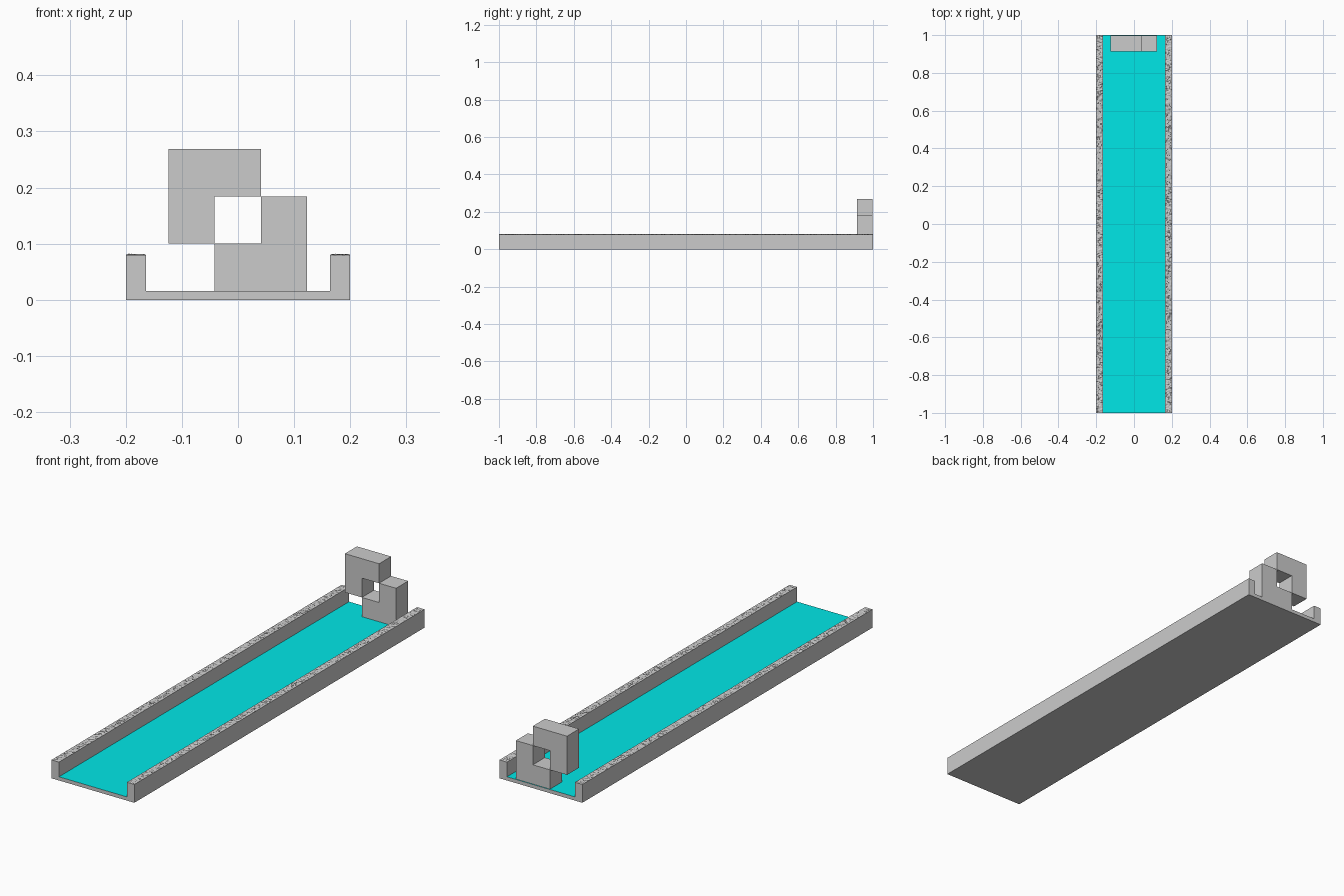
import bpy, bmesh, random
from mathutils import Vector

if "Cube" in bpy.data.objects:
    bpy.data.objects.remove(bpy.data.objects["Cube"])

random.seed(4)
W, INNER, FLOOR, RIM = 0.2, 0.164, 0.016, 0.08


def finish(name, bm):
    mesh = bpy.data.meshes.new(name)
    bm.to_mesh(mesh)
    bm.free()
    obj = bpy.data.objects.new(name, mesh)
    bpy.context.collection.objects.link(obj)
    return obj


def extruded(profile, y0, y1):
    """Extrude an x/z outline along y."""
    bm = bmesh.new()
    face = bm.faces.new([bm.verts.new((x, y0, z)) for x, z in profile])
    res = bmesh.ops.extrude_face_region(bm, geom=[face], use_keep_orig=True)
    verts = [g for g in res["geom"] if isinstance(g, bmesh.types.BMVert)]
    bmesh.ops.translate(bm, verts=verts, vec=Vector((0, y1 - y0, 0)))
    bmesh.ops.recalc_face_normals(bm, faces=bm.faces)
    bm.normal_update()
    return bm


# channel: U-shaped trough with a turquoise floor; rims left open for the rough tops
half = [(INNER, FLOOR), (INNER, RIM), (W, RIM), (W, 0)]
bm = extruded(half + [(-x, z) for x, z in reversed(half)], -1, 1)
rims = []
for f in bm.faces:
    if f.normal.z > 0.9:
        if f.calc_center_median().z > RIM - 0.01:
            rims.append(f)
        else:
            f.material_index = 1
bmesh.ops.delete(bm, geom=rims, context='FACES_ONLY')
channel = finish("channel", bm)
grey = bpy.data.materials.new("grey")
grey.diffuse_color = (0.8, 0.8, 0.8, 1)
grey.use_nodes = True
grey.node_tree.nodes["Principled BSDF"].inputs["Base Color"].default_value = grey.diffuse_color
turquoise = bpy.data.materials.new("turquoise")
turquoise.diffuse_color = (0.0, 0.8, 0.8, 1)
turquoise.use_nodes = True
turquoise.node_tree.nodes["Principled BSDF"].inputs["Base Color"].default_value = turquoise.diffuse_color
channel.data.materials.append(grey)
channel.data.materials.append(turquoise)


# rough tops of both side walls
def rough_top(name, x0, x1, nx=7, ny=380):
    bm = bmesh.new()
    bmesh.ops.create_grid(bm, x_segments=nx, y_segments=ny, size=1)
    for v in bm.verts:
        edge = abs(v.co.x) > 0.999 or abs(v.co.y) > 0.999
        v.co.x = (x0 + x1) / 2 + v.co.x * (x1 - x0) / 2
        v.co.z = RIM + (0 if edge else random.uniform(-0.002, 0.002))
    return finish(name, bm)


rough_top("left_wall_top", -W, -INNER)
rough_top("right_wall_top", INNER, W)

# end ornament: two L-shaped blocks framing a square opening
A, B, C, D = -0.124, -0.042, 0.041, 0.123
Z0, Z1, Z2, Z3 = FLOOR, 0.1, 0.184, 0.269
upper = [(A, Z1), (B, Z1), (B, Z2), (C, Z2), (C, Z3), (A, Z3)]
lower = [(B, Z0), (D, Z0), (D, Z2), (C, Z2), (C, Z1), (B, Z1)]
finish("upper_block", extruded(upper, 0.914, 0.997))
finish("lower_block", extruded(lower, 0.914, 0.997))
